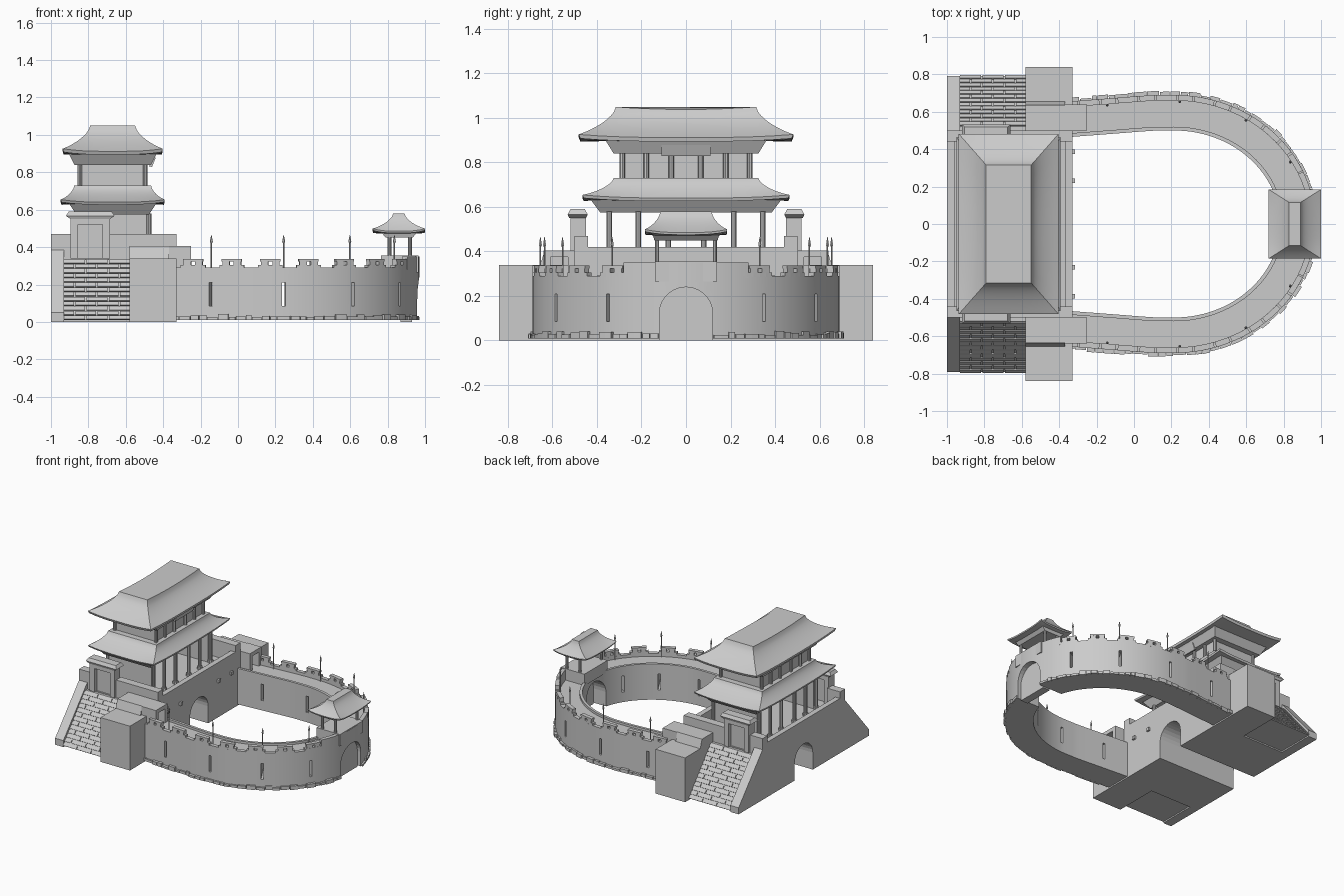
import bpy, bmesh, math, random
from mathutils import Vector

if "Cube" in bpy.data.objects:
    bpy.data.objects.remove(bpy.data.objects["Cube"])
random.seed(4)

def add(name, verts, faces, smooth=False):
    me = bpy.data.meshes.new(name)
    me.from_pydata([tuple(v) for v in verts], [], faces)
    bm = bmesh.new(); bm.from_mesh(me)
    bmesh.ops.recalc_face_normals(bm, faces=bm.faces)
    bm.to_mesh(me); bm.free()
    if smooth:
        me.shade_smooth()
        me.set_sharp_from_angle(angle=math.radians(30))
    ob = bpy.data.objects.new(name, me)
    bpy.context.collection.objects.link(ob)
    return ob

class Parts:
    """Collects simple solids into one object."""
    def __init__(self): self.v, self.f = [], []
    def put(self, v, f):
        o = len(self.v); self.v += v; self.f += [[i + o for i in q] for q in f]
    def loft(self, rings):
        n = len(rings[0])
        f = [[k*n+i, k*n+(i+1) % n, (k+1)*n+(i+1) % n, (k+1)*n+i] for k in range(len(rings)-1) for i in range(n)]
        f += [list(range(n)), list(range((len(rings)-1)*n, len(rings)*n))]
        self.put([tuple(p) for r in rings for p in r], f)
    def frustum(self, cx, cy, a, b):          # a, b = (half x, half y, z)
        self.loft([[(cx+sx*h[0], cy+sy*h[1], h[2]) for sx, sy in ((-1, -1), (1, -1), (1, 1), (-1, 1))] for h in (a, b)])
    def box(self, x0, x1, y0, y1, z0, z1):
        h = (abs(x1-x0)/2, abs(y1-y0)/2)
        self.frustum((x0+x1)/2, (y0+y1)/2, (*h, z0), (*h, z1))
    def prism(self, yz, x0, x1):
        self.loft([[(x, y, z) for y, z in yz] for x in (x0, x1)])
    def rod(self, x, y, rz, n=10):            # rz = list of (radius, z)
        self.loft([[(x+r*math.cos(2*math.pi*i/n), y+r*math.sin(2*math.pi*i/n), z) for i in range(n)] for r, z in rz])
    def done(self, name, smooth=False): return add(name, self.v, self.f, smooth)

def arch(w, h, n=14):
    return [(w*math.cos(math.pi*i/n), h-w+w*math.sin(math.pi*i/n)) for i in range(n+1)]

# curved wall path: front centre outward to the main gate, mirrored by the sign of s
path = [Vector((.215+.755*math.cos(a*math.pi/96), .69*math.sin(a*math.pi/96))) for a in range(49)]
path += [Vector(p) for p in ((.1, .689), (0, .682), (-.1, .674), (-.35, .655))]
length = [0]
for a, b in zip(path, path[1:]): length.append(length[-1] + (b-a).length)
L = length[-1]

def half(s):
    i = max(k for k in range(len(path)-1) if length[k] <= s or k == 0)
    return path[i].lerp(path[i+1], (s-length[i])/(length[i+1]-length[i]))
def at(s, d=0):
    """Point at distance s along the wall, d inward."""
    a = min(abs(s), L)
    t = (half(min(a+.012, L)) - half(max(a-.012, 0))).normalized()
    if a < 1e-4: t = Vector((0, 1))
    p = half(a) + Vector((-t.y, t.x))*d
    return Vector((p.x, p.y if s >= 0 else -p.y))
def s_of_x(x):
    return min((L*i/1500 for i in range(1501)), key=lambda s: abs(half(s).x-x))
def sweep(parts, s0, s1, prof, step=.035):
    n = max(1, round((s1-s0)/step))
    parts.loft([[(*at(s0+(s1-s0)*i/n, d), z) for d, z in prof] for i in range(n+1)])
def bar(d0, d1, z0, z1): return [(d0, z0), (d0, z1), (d1, z1), (d1, z0)]

# curved wall with walkway, outer parapet and inner kerb
w = Parts()
sweep(w, -L, L, [(0, .01), (0, .29), (.03, .29), (.03, .268), (.17, .268), (.17, .285), (.19, .285), (.19, .01)])
wall = w.done("curved_wall", True)

# slits and gate arch cut through the wall
slit_s = [s_of_x(x) for x in (-.145, .245, .615, .865)]
c = Parts()
for s in slit_s:
    for sg in (-1, 1):
        p, q = at(s*sg, -.05), at(s*sg, .25)
        n = (q-p).normalized(); t = Vector((-n.y, n.x))*.009
        c.loft([[(*(p-t), z), (*(p+t), z), (*(q+t), z), (*(q-t), z)] for z in (.085, .21)])
c.prism([(.12, -.05)] + arch(.12, .24) + [(-.12, -.05)], .6, 1.1)
cut = c.done("wall_cutter"); cut.hide_render = True
m = wall.modifiers.new("openings", 'BOOLEAN'); m.operation = 'DIFFERENCE'; m.object = cut; m.solver = 'EXACT'
bpy.context.view_layer.objects.active = wall
bpy.ops.object.modifier_apply(modifier=m.name)
bpy.data.objects.remove(cut)

# front gate door
d = Parts()
d.prism([(.12, 0)] + arch(.12, .24) + [(-.12, 0)], .87, .93)
d.done("front_gate_door")

# raised parapet beside the front gate, and stepped merlons with loopholes
r = Parts()
sweep(r, -.29, .29, bar(0, .03, .28, .35))
r.done("raised_parapet", True)
me = Parts()
for k in range(8):
    s0 = L - .11 - k*.207
    if s0 < .32: break
    for sg in (-1, 1):
        def piece(a, b, z0, z1): sweep(me, sg*s0+a, sg*s0+b, bar(0, .03, z0, z1))
        piece(-.066, .066, .285, .305)
        piece(-.05, -.011, .305, .323); piece(.011, .05, .305, .323)
        piece(-.054, .054, .323, .337)
me.done("merlons")

# rough footing stones, only outside the gate opening
st = Parts()
for sg in (-1, 1):
    s = .125
    while s < L-.02:
        e = min(s + random.uniform(.03, .07), L)
        a, b = sorted((sg*s, sg*(e-.004)))
        sweep(st, a, b, bar(-random.uniform(.008, .022), .01, .01, random.uniform(.025, .042)))
        s = e
st.done("footing_stones")

# spear poles
po = Parts()
for s in slit_s:
    for sg in (-1, 1):
        x, y = at(s*sg, .035)
        po.rod(x, y, [(.004, .265), (.004, .42), (.008, .43), (.001, .465)], 6)
po.done("spear_poles")

# main gate block with tunnel
b = Parts()
b.prism([(.5, 0), (.5, .34), (-.5, .34), (-.5, 0)] + [(-y, z) for y, z in [(.11, 0)] + arch(.11, .24) + [(-.11, 0)]], -1, -.33)
b.done("main_gate_block")

# stair ramps, paving bricks, buttresses, parapets, stair gates, wall doorways
ra, br, bu, pa, sgt, dw = (Parts() for _ in range(6))
for g in (-1, 1):
    ra.prism([(g*.5, .01), (g*.79, .01), (g*.52, .335), (g*.5, .335)], -.93, -.58)
    ra.prism([(g*.5, 0), (g*.79, 0), (g*.79, .05), (g*.5, .385)], -1, -.93)
    rows = 13
    for i in range(rows):
        y0, y1 = .79-.27*i/rows, .79-.27*(i+.78)/rows
        z0, z1 = .01+.325*i/rows, .01+.325*(i+.78)/rows
        x = -.93 - (.06 if i % 2 else 0)
        while x < -.585:
            a, e = max(x, -.93), min(x+.112, -.58)
            br.prism([(g*y0, z0), (g*(y0+.006), z0+.005), (g*(y1+.006), z1+.005), (g*y1, z1)], a, e)
            x += .12
    bu.box(-.58, -.33, g*.5, g*.84, 0, .34)
    bu.prism([(g*.5, .34), (g*.655, .34), (g*.635, .405), (g*.5, .405)], -.58, -.37)
    pa.box(-1, -.89, g*.44, g*.5, .34, .47)
    pa.box(-.69, -.33, g*.44, g*.5, .34, .47)
    for x in (-.875, -.705): sgt.box(x-.02, x+.02, g*.45, g*.52, .34, .55)
    sgt.box(-.86, -.72, g*.475, g*.49, .34, .53)
    sgt.box(-.86, -.72, g*.45, g*.52, .52, .55)
    sgt.frustum(-.79, g*.487, (.105, .038, .55), (.13, .045, .567))
    sgt.frustum(-.79, g*.487, (.13, .045, .567), (.115, .032, .59))
    for y in (.515, .625): dw.box(-.37, -.25, g*(y-.015), g*(y+.015), .265, .405)
    dw.box(-.37, -.25, g*.5, g*.64, .375, .405)
pa.box(-.37, -.33, -.44, .44, .34, .42)
pa.box(-1, -.96, -.44, .44, .34, .42)
ra.done("stair_ramps"); br.done("ramp_bricks"); bu.done("buttresses")
pa.done("terrace_parapets"); sgt.done("stair_gates"); dw.done("wall_doorways")

# water spouts on the courtyard face
sp = Parts()
for y in (-.385, -.23, .23, .385): sp.box(-.34, -.315, y-.012, y+.012, .27, .295)
sp.done("water_spouts")

def roof(name, cx, top, eave, lift, thick, under, sag=0, p=.62, n=10, K=8):
    edge = [2*i/n-1 for i in range(n)]
    uv = [(e, -1) for e in edge] + [(1, e) for e in edge] + [(-e, 1) for e in edge] + [(-1, -e) for e in edge]
    def ring(s, dz=0, k=1):
        hx, hy = ((a+(c-a)*s)*k for a, c in zip(top[:2], eave[:2]))
        z = top[2] + (eave[2]-top[2])*s**p + dz
        return [(cx+u*hx, v*hy, z + lift*s*s*min(abs(u), abs(v))**3 - sag*(1-s)*(1-v*v)) for u, v in uv]
    q = Parts()
    q.loft([[(cx+u*under[0], v*under[1], under[2]) for u, v in uv], ring(1, -thick, .985)] +
           [ring((k/K)**1.4) for k in range(K, -1, -1)])
    return q.done(name, True)

# main pavilion
roof("lower_roof", -.67, (.205, .325, .73), (.278, .466, .64), .014, .014, (.22, .42, .63))
roof("upper_roof", -.67, (.12, .315, 1.05), (.267, .482, .912), .014, .018, (.22, .35, .896), sag=.012)
co = Parts()
for x in (-.865, -.475):
    for y in (.345, .215, .08):
        for g in (-1, 1):
            co.rod(x, g*y, [(.02, .34), (.02, .36), (.013, .36), (.013, .58)])
            co.rod(x+(.02 if x < -.6 else -.02), g*y*.83, [(.012, .72), (.012, .845)])
co.done("pavilion_columns", True)
bo = Parts()
for g in (-1, 1): bo.box(-.85, -.49, g*.335, g*.35, .34, .58)
bo.box(-.838, -.502, -.28, .28, .72, .845)
bo.done("pavilion_walls")
bk = Parts()
bk.frustum(-.67, 0, (.195, .385, .575), (.235, .43, .635))
bk.frustum(-.67, 0, (.205, .325, .84), (.235, .362, .9))
bk.done("eave_brackets")
pl = Parts()
pl.loft([[(x, y, z) for x, z in ((-.475, .832), (-.46, .828), (-.44, .878), (-.455, .882))] for y in (-.11, .11)])
pl.done("front_plaque")

# small pavilion over the front gate
pf = Parts()
pf.box(.765, .965, -.14, .14, .265, .355)
pf.done("gate_platform")
roof("gate_roof", .86, (.03, .115, .58), (.14, .185, .485), .014, .01, (.09, .14, .472))
sc = Parts()
for x in (.81, .92):
    for g in (-1, 1): sc.rod(x, g*.13, [(.01, .355), (.01, .46)])
sc.done("gate_columns", True)
sb = Parts()
sb.frustum(.862, 0, (.07, .142, .45), (.095, .15, .476))
sb.done("gate_brackets")
